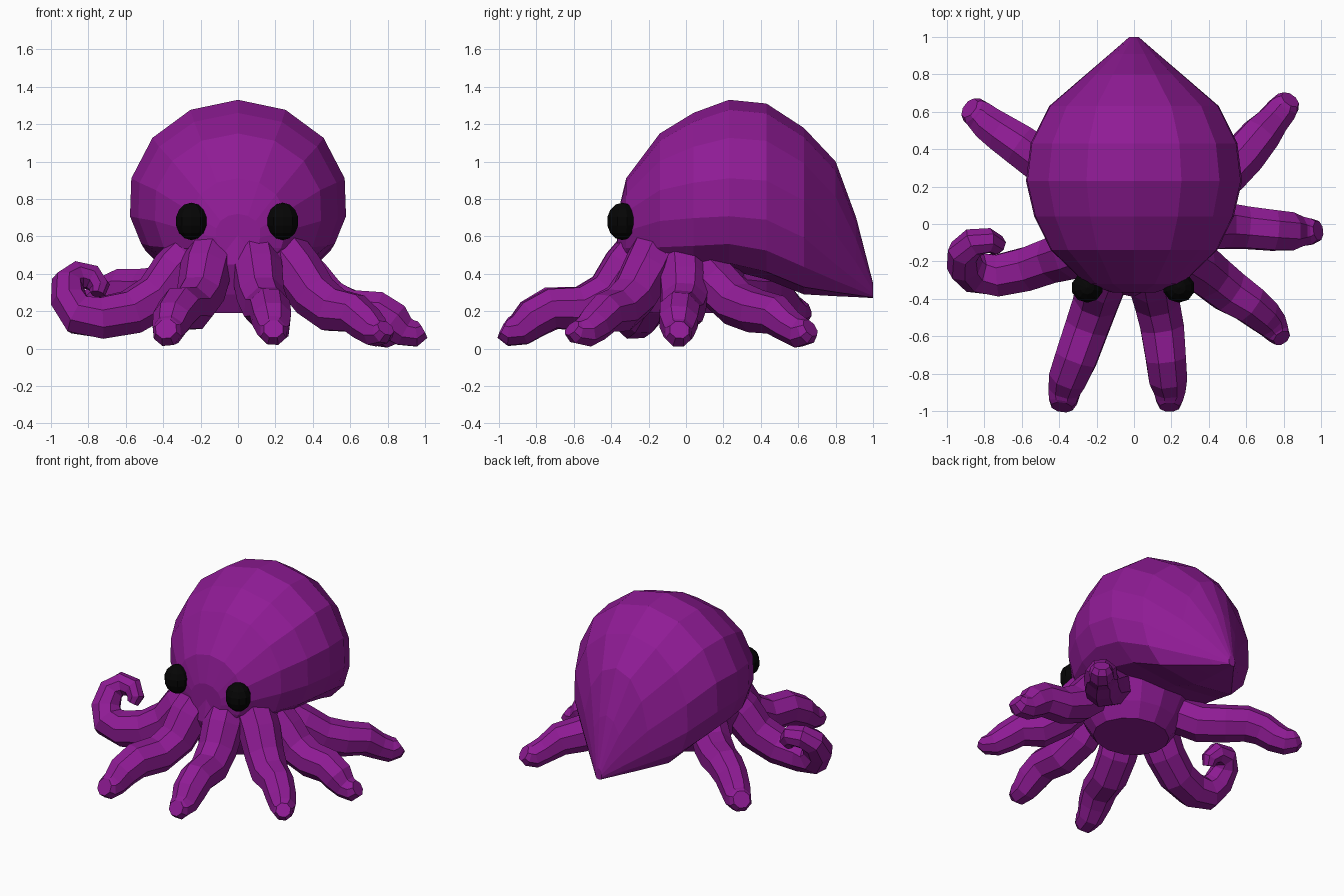
import bpy, bmesh, math
from mathutils import Vector


def material(name, rgb):
    m = bpy.data.materials.new(name)
    m.diffuse_color = (*rgb, 1)
    return m


purple = material("purple_skin", (0.275, 0.011, 0.30))
black = material("eye_black", (0.0015, 0.0015, 0.0015))


def loft(name, rings, mat):
    """Skin a list of equal-length point rings and cap both ends."""
    bm = bmesh.new()
    loops = [[bm.verts.new(p) for p in ring] for ring in rings]
    n = len(loops[0])
    for a, b in zip(loops, loops[1:]):
        for i in range(n):
            j = (i + 1) % n
            bm.faces.new((a[i], a[j], b[j], b[i]))
    bm.faces.new(loops[0][::-1])
    bm.faces.new(loops[-1])
    bmesh.ops.recalc_face_normals(bm, faces=bm.faces)
    mesh = bpy.data.meshes.new(name)
    bm.to_mesh(mesh)
    bm.free()
    mesh.materials.append(mat)
    ob = bpy.data.objects.new(name, mesh)
    bpy.context.collection.objects.link(ob)
    return ob


# Head: sections along y as (y, bottom, widest height, top, half width)
SECTIONS = [
    (-0.365, 0.50, 0.62, 0.72, 0.12),
    (-0.32, 0.45, 0.68, 0.91, 0.26),
    (-0.14, 0.41, 0.76, 1.15, 0.45),
    (0.04, 0.41, 0.78, 1.26, 0.54),
    (0.23, 0.42, 0.79, 1.33, 0.585),
    (0.43, 0.37, 0.78, 1.31, 0.56),
    (0.63, 0.29, 0.68, 1.18, 0.46),
    (0.80, 0.28, 0.50, 1.00, 0.26),
    (0.91, 0.275, 0.39, 0.70, 0.13),
    (1.00, 0.27, 0.30, 0.35, 0.025),
]


def head_ring(y, low, mid, high, w, n=14):
    ring = []
    for i in range(n):
        a = 2 * math.pi * i / n
        s, c = math.sin(a), math.cos(a)
        if c < 0:  # fuller underside
            s = math.copysign(abs(s) ** 0.5, s)
        ring.append((w * s, y, mid + c * (high - mid if c > 0 else mid - low)))
    return ring


loft("head", [head_ring(*s) for s in SECTIONS], purple)

# Skirt joining the head and the arms
SKIRT = [(0.19, 0.26), (0.29, 0.33), (0.45, 0.40), (0.62, 0.37)]
loft("skirt", [[(r * math.sin(i * math.pi / 7), -0.03 + 0.9 * r * math.cos(i * math.pi / 7), z)
                for i in range(14)] for z, r in SKIRT], purple)


def arm(name, path, sides=8):
    """Tapering tube; path points are (x, y, z, radius)."""
    pts = [Vector(p[:3]) for p in path]
    rings, side = [], None
    for i, p in enumerate(pts):
        t = (pts[min(i + 1, len(pts) - 1)] - pts[max(i - 1, 0)]).normalized()
        if side is None:
            side = t.cross(Vector((0, 0, 1)))
        side = (side - t * side.dot(t)).normalized()
        up = side.cross(t)
        rings.append([p + path[i][3] * (side * math.sin(a) + up * math.cos(a))
                      for a in (2 * math.pi * (k + 0.5) / sides for k in range(sides))])
    loft(name, rings, purple)


arm("front_right_arm", [
    (0.08, -0.22, 0.55, 0.13), (0.10, -0.31, 0.43, 0.14), (0.12, -0.41, 0.29, 0.13),
    (0.15, -0.55, 0.215, 0.125), (0.17, -0.72, 0.215, 0.115), (0.18, -0.82, 0.16, 0.11),
    (0.19, -0.89, 0.10, 0.09), (0.19, -0.95, 0.09, 0.075), (0.19, -0.98, 0.105, 0.055)])
arm("front_left_arm", [
    (-0.13, -0.22, 0.55, 0.13), (-0.17, -0.31, 0.43, 0.14), (-0.20, -0.41, 0.29, 0.13),
    (-0.25, -0.55, 0.215, 0.125), (-0.31, -0.72, 0.215, 0.12), (-0.35, -0.82, 0.16, 0.11),
    (-0.37, -0.89, 0.10, 0.09), (-0.38, -0.95, 0.09, 0.08), (-0.385, -0.98, 0.105, 0.06)])
arm("front_side_right_arm", [
    (0.22, -0.15, 0.54, 0.14), (0.32, -0.21, 0.41, 0.14), (0.41, -0.28, 0.28, 0.13),
    (0.51, -0.36, 0.205, 0.125), (0.62, -0.43, 0.19, 0.11), (0.69, -0.49, 0.13, 0.10),
    (0.74, -0.54, 0.09, 0.085), (0.775, -0.59, 0.09, 0.065), (0.79, -0.61, 0.11, 0.05)])
arm("side_right_arm", [
    (0.26, -0.02, 0.48, 0.14), (0.38, -0.01, 0.35, 0.14), (0.48, -0.01, 0.25, 0.13),
    (0.60, -0.02, 0.20, 0.12), (0.75, -0.035, 0.195, 0.115), (0.83, -0.04, 0.145, 0.11),
    (0.89, -0.04, 0.09, 0.085), (0.95, -0.04, 0.08, 0.075), (0.985, -0.035, 0.10, 0.055)])
arm("back_right_arm", [
    (0.22, 0.08, 0.44, 0.13), (0.38, 0.18, 0.33, 0.13), (0.49, 0.27, 0.24, 0.125),
    (0.59, 0.37, 0.20, 0.12), (0.68, 0.48, 0.18, 0.11), (0.74, 0.55, 0.12, 0.09),
    (0.79, 0.61, 0.085, 0.085), (0.82, 0.645, 0.095, 0.075), (0.835, 0.665, 0.11, 0.055)])
arm("back_left_arm", [
    (-0.22, 0.08, 0.42, 0.13), (-0.38, 0.23, 0.32, 0.13), (-0.50, 0.34, 0.31, 0.125),
    (-0.61, 0.42, 0.315, 0.12), (-0.70, 0.48, 0.28, 0.11), (-0.77, 0.53, 0.22, 0.10),
    (-0.82, 0.575, 0.19, 0.09), (-0.86, 0.605, 0.20, 0.08), (-0.88, 0.62, 0.215, 0.06)])
arm("curled_left_arm", [
    (-0.22, -0.12, 0.52, 0.14), (-0.33, -0.16, 0.41, 0.14), (-0.43, -0.19, 0.28, 0.13),
    (-0.57, -0.24, 0.195, 0.125), (-0.73, -0.275, 0.165, 0.12), (-0.85, -0.26, 0.18, 0.115),
    (-0.905, -0.22, 0.26, 0.10), (-0.91, -0.15, 0.35, 0.088), (-0.86, -0.10, 0.39, 0.08),
    (-0.78, -0.09, 0.38, 0.07), (-0.74, -0.11, 0.33, 0.058), (-0.75, -0.13, 0.29, 0.04)])

# Eyes
for label, x in (("left_eye", -0.25), ("right_eye", 0.24)):
    bpy.ops.mesh.primitive_uv_sphere_add(segments=10, ring_count=7, location=(x, -0.34, 0.68))
    eye = bpy.context.object
    eye.name = label
    eye.scale = (0.088, 0.083, 0.1)
    eye.data.materials.append(black)
